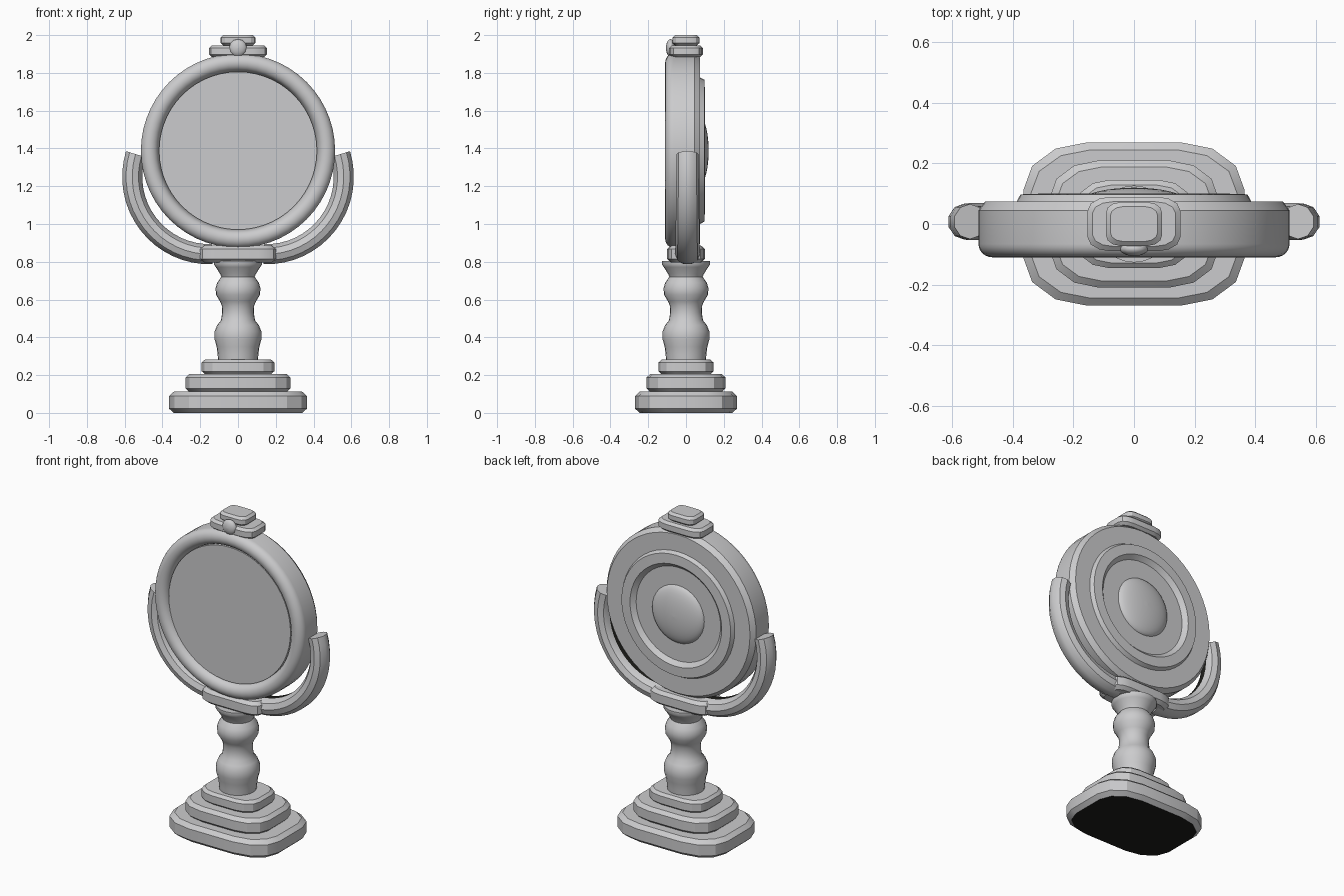
import bpy, bmesh, math
from mathutils import Vector

if "Cube" in bpy.data.objects:
    bpy.data.objects.remove(bpy.data.objects["Cube"])


def material(name, rgb):
    m = bpy.data.materials.new(name)
    m.diffuse_color = (*rgb, 1)
    m.use_nodes = True
    m.node_tree.nodes["Principled BSDF"].inputs["Base Color"].default_value = m.diffuse_color
    return m


GREY = material("light grey", (0.6, 0.6, 0.61))
DARK = material("near black", (0.012, 0.012, 0.01))


def finish(name, bm, mats=(GREY,), angle=35, dark_rule=None):
    bmesh.ops.remove_doubles(bm, verts=bm.verts, dist=1e-5)
    bmesh.ops.recalc_face_normals(bm, faces=bm.faces)
    bm.normal_update()
    if dark_rule:
        for f in bm.faces:
            f.material_index = int(dark_rule(f))
    me = bpy.data.meshes.new(name)
    bm.to_mesh(me)
    bm.free()
    for m in mats:
        me.materials.append(m)
    ob = bpy.data.objects.new(name, me)
    bpy.context.collection.objects.link(ob)
    bpy.ops.object.select_all(action='DESELECT')
    bpy.context.view_layer.objects.active = ob
    ob.select_set(True)
    bpy.ops.object.shade_smooth_by_angle(angle=math.radians(angle))
    return ob


def skin(bm, rings, caps=True):
    """Bridge a list of closed vertex rings."""
    rs = [[bm.verts.new(p) for p in r] for r in rings]
    n = len(rs[0])
    for a, b in zip(rs, rs[1:]):
        for i in range(n):
            bm.faces.new((a[i], a[(i + 1) % n], b[(i + 1) % n], b[i]))
    if caps:
        bm.faces.new(rs[0])
        bm.faces.new(rs[-1])


def plate(name, hx, hy, z0, z1, chamfer, corner=0.58, **kw):
    """Slab with three-step rounded corners and chamfered rims."""
    def ring(inset, z):
        pts = []
        for q in range(4):
            sx, sy = (1, -1, -1, 1)[q], (1, 1, -1, -1)[q]
            steps = range(4) if q % 2 == 0 else range(3, -1, -1)
            for k in steps:
                a = math.radians(30 * k)
                x = hx * (1 - corner + corner * math.cos(a))
                y = hy * (1 - corner + corner * math.sin(a))
                pts.append((sx * x * (hx - inset) / hx, sy * y * (hy - inset) / hy, z))
        return pts
    bm = bmesh.new()
    skin(bm, [ring(chamfer, z0), ring(0, z0 + chamfer * .9),
              ring(0, z1 - chamfer * .9), ring(chamfer, z1)])
    return finish(name, bm, angle=25, **kw)


def lathe(name, profile, n=48, facing=False, cz=0.0, caps=True):
    """Revolve (radius, height) about z, or about y at height cz when facing."""
    rings = []
    for r, h in profile:
        ring = []
        for i in range(n):
            a = 2 * math.pi * i / n
            c, s = max(r, 1e-4) * math.cos(a), max(r, 1e-4) * math.sin(a)
            ring.append((c, h, cz + s) if facing else (c, s, cz + h))
        rings.append(ring)
    bm = bmesh.new()
    skin(bm, rings, caps)
    return finish(name, bm)


# Stepped base, dark underneath
plate("base_bottom_step", .365, .27, 0, .112, .025, mats=(GREY, DARK),
      dark_rule=lambda f: f.normal.z < -.9)
plate("base_middle_step", .278, .21, .11, .207, .022)
plate("base_top_step", .192, .146, .205, .282, .017)

# Turned column
lathe("column", [(.105, .275), (.108, .31), (.113, .35), (.124, .39), (.124, .43),
                 (.110, .465), (.090, .49), (.084, .53), (.085, .565), (.095, .59),
                 (.116, .625), (.119, .66), (.110, .69), (.088, .72), (.094, .735),
                 (.118, .772), (.127, .785), (.127, .803)], n=24)
plate("yoke_block", .2, .1, .797, .885, .02, corner=.45)

# Curved yoke arms, dark along the inner side
SIDES, STEPS = 10, 16
for side, sx in (("left", -1), ("right", 1)):
    bm = bmesh.new()
    centre = Vector((.15 * sx, .008, 1.25))
    rings = []
    for i in range(STEPS + 1):
        t = i / STEPS
        a = math.radians(-92 + 109 * t)
        out = Vector((sx * math.cos(a), 0, math.sin(a)))
        ry = .067 - .009 * t
        rings.append([centre + out * (.41 + .056 * math.cos(b)) + Vector((0, ry * math.sin(b), 0))
                      for b in (2 * math.pi * (k + .5) / SIDES for k in range(SIDES))])
    skin(bm, rings)

    def inner(f, c=centre):
        d = c - f.calc_center_median()
        return f.normal.dot(d.normalized()) > .93
    finish("yoke_arm_" + side, bm, (GREY, DARK), dark_rule=inner)

# Mirror frame with a rounded front bead and a flat back
CZ = 1.388
bead = [(.468 + .046 * math.cos(math.radians(a)), -.066 - .044 * math.sin(math.radians(a)))
        for a in range(165, -1, -15)]
lathe("mirror_frame", [(.415, -.05)] + bead + [(.514, .045), (.492, .075), (0, .075)],
      n=56, facing=True, cz=CZ, caps=False)
lathe("mirror_glass", [(0, -.082), (.418, -.082), (.418, -.05), (0, -.05)],
      n=56, facing=True, cz=CZ, caps=False)

# Raised ring and dome on the back
lathe("back_ring", [(.39, .07), (.375, .098), (.315, .1), (.285, .07)],
      facing=True, cz=CZ, caps=False)
lathe("back_dome", [(.18 * math.cos(math.radians(a)), .07 + .05 * math.sin(math.radians(a)))
                    for a in range(0, 91, 10)], n=32, facing=True, cz=CZ, caps=False)

# Finial plates and bead on top
plate("finial_lower", .153, .09, 1.883, 1.946, .016, corner=.5)
plate("finial_upper", .093, .072, 1.945, 2.0, .015, corner=.5)
lathe("finial_bead", [(.047 * math.sin(math.radians(a)), -.082 - .024 * math.cos(math.radians(a)))
                      for a in range(0, 181, 18)], n=12, facing=True, cz=1.932, caps=False)
